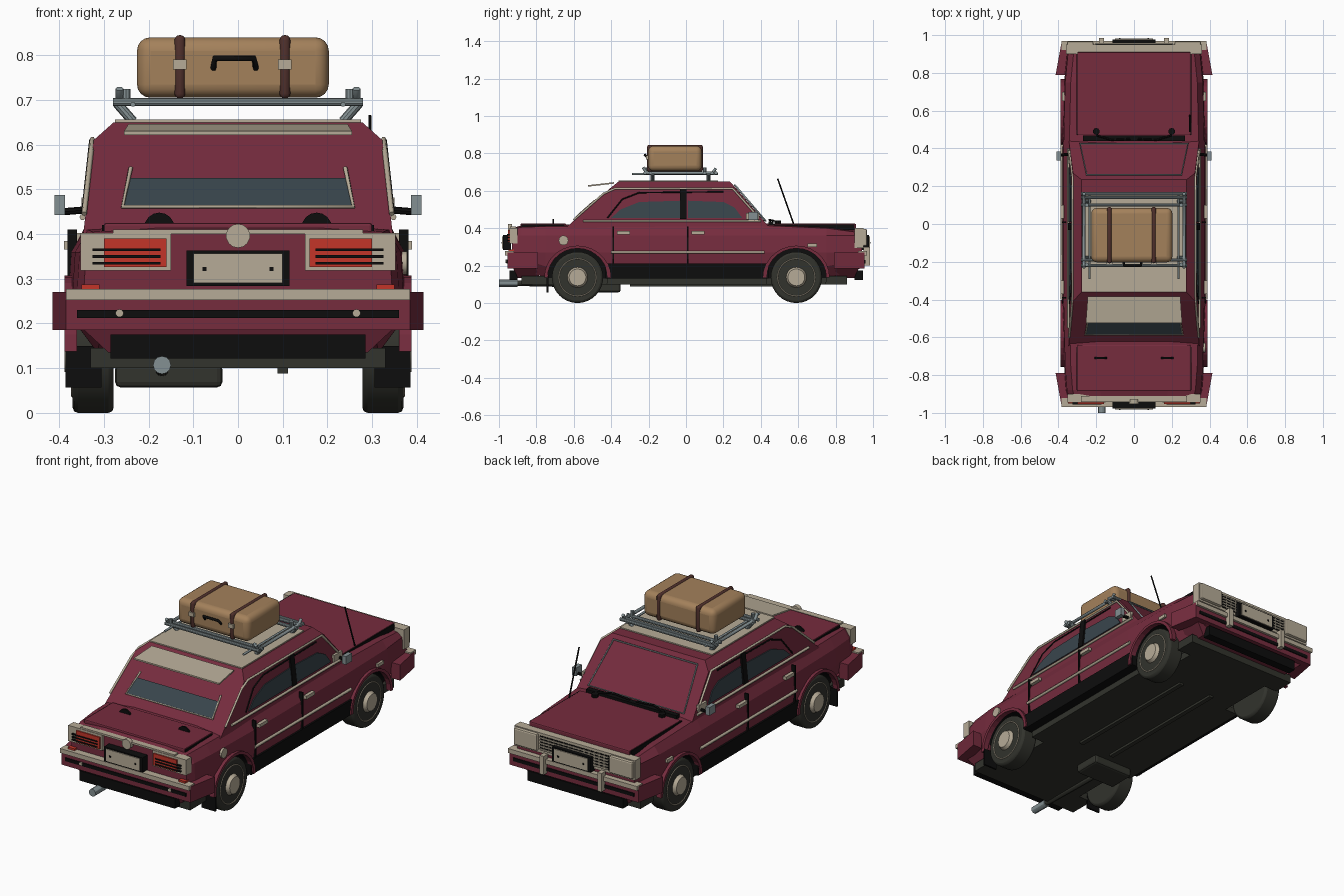
import bpy, bmesh, math
from mathutils import Vector

default_cube = bpy.data.objects.get("Cube")
if default_cube:
    bpy.data.objects.remove(default_cube, do_unlink=True)


def make_material(name, red, green, blue):
    material = bpy.data.materials.new(name)
    material.use_nodes = True
    colour = (red, green, blue, 1)
    material.diffuse_color = colour
    material.node_tree.nodes["Principled BSDF"].inputs["Base Color"].default_value = colour
    return material


maroon = make_material("maroon paint", .18, .025, .048)
cream = make_material("cream trim", .47, .41, .31)
black = make_material("black rubber", .004, .004, .004)
glass = make_material("blue grey glass", .04, .06, .072)
steel = make_material("grey steel", .23, .28, .29)
tan = make_material("tan leather", .37, .22, .105)
brown = make_material("brown strap", .08, .03, .025)
lamp_red = make_material("lamp red", .55, .035, .022)
dark = make_material("dark underbody", .032, .033, .026)


def finish(name, bm, *materials):
    bmesh.ops.recalc_face_normals(bm, faces=bm.faces[:])
    mesh = bpy.data.meshes.new(name)
    bm.to_mesh(mesh)
    bm.free()
    obj = bpy.data.objects.new(name, mesh)
    bpy.context.collection.objects.link(obj)
    for material in materials:
        mesh.materials.append(material)
    return obj


def smooth(obj):
    bpy.ops.object.select_all(action='DESELECT')
    bpy.context.view_layer.objects.active = obj
    obj.select_set(True)
    bpy.ops.object.shade_smooth_by_angle()


def bevel(obj, width, segments=2):
    modifier = obj.modifiers.new("rounded edges", 'BEVEL')
    modifier.width, modifier.segments = width, segments
    return obj


def box(name, material, xs, ys, zs):
    """Box from its low and high limits on each axis."""
    bm = bmesh.new()
    bmesh.ops.create_cube(bm, size=1)
    for vert in bm.verts:
        vert.co = [low + (part + .5) * (high - low)
                   for part, (low, high) in zip(vert.co, (xs, ys, zs))]
    return finish(name, bm, material)


def pair(name, material, xs, ys, zs):
    """The same box on both sides."""
    for side, label in ((1, "left_"), (-1, "right_")):
        box(label + name, material, sorted(x * side for x in xs), ys, zs)


def prism(name, material, points, direction):
    """Flat outline pushed along a direction."""
    bm = bmesh.new()
    face = bm.faces.new([bm.verts.new(p) for p in points])
    top = bmesh.ops.extrude_face_region(bm, geom=[face])["geom"]
    bmesh.ops.translate(bm, vec=direction, verts=[v for v in top if isinstance(v, bmesh.types.BMVert)])
    return finish(name, bm, material)


def cylinder(name, material, start, end, radius, sides=24, end_radius=None):
    start, end = Vector(start), Vector(end)
    bm = bmesh.new()
    bmesh.ops.create_cone(bm, cap_ends=True, segments=sides, radius1=radius, depth=(end - start).length,
                          radius2=radius if end_radius is None else end_radius)
    bm.transform((end - start).to_track_quat('Z', 'Y').to_matrix().to_4x4())
    bmesh.ops.translate(bm, vec=(start + end) / 2, verts=bm.verts)
    obj = finish(name, bm, material)
    smooth(obj)
    return obj


def tube(name, material, points, radius, closed=False):
    curve = bpy.data.curves.new(name, 'CURVE')
    curve.dimensions = '3D'
    curve.bevel_depth, curve.bevel_resolution = radius, 1
    curve.use_fill_caps = True
    spline = curve.splines.new('POLY')
    spline.points.add(len(points) - 1)
    for target, point in zip(spline.points, points):
        target.co = (*point, 1)
    spline.use_cyclic_u = closed
    curve.materials.append(material)
    obj = bpy.data.objects.new(name, curve)
    bpy.context.collection.objects.link(obj)


def loft(name, rings, *materials):
    bm = bmesh.new()
    loops = [[bm.verts.new(p) for p in ring] for ring in rings]
    for first, second in zip(loops, loops[1:]):
        for i in range(len(first)):
            j = (i + 1) % len(first)
            bm.faces.new((first[i], first[j], second[j], second[i]))
    bm.faces.new(loops[0])
    bm.faces.new(loops[-1])
    return finish(name, bm, *materials)


# Lower body: cross-sections along the length
def body_ring(y, width, edge, crown, bottom):
    half = [(width * .85, bottom), (width * .97, bottom + .06), (width, .27),
            (width * .985, .36), (width - .035, edge), (width * .5, crown)]
    return [(x, y, z) for x, z in half] + [(-x, y, z) for x, z in reversed(half)]


body = loft("body", [body_ring(*station) for station in (
    (-.93, .345, .395, .4, .19), (-.88, .36, .405, .415, .18), (-.75, .37, .41, .42, .135),
    (-.4, .378, .41, .422, .13), (.4, .378, .415, .425, .13), (.75, .37, .4, .417, .135),
    (.9, .355, .38, .405, .17), (.94, .35, .365, .39, .19))], maroon, black)
floor = box("floor_pan", dark, (-.33, .33), (-.88, .86), (.1, .145))

# Wheels, arches and wells
for side, label in ((1, "left"), (-1, "right")):
    for y, end in ((-.58, "rear"), (.59, "front")):
        name = f"{label}_{end}_"
        at = lambda x, z=.137: (x * side, y, z)
        cutter = cylinder(name + "well_cutter", maroon, at(.25), at(.5), .16, 28)
        cutter.data.materials.append(black)
        for face in cutter.data.polygons:
            face.material_index = 1
        cutter.hide_render = True
        cutter.hide_set(True)
        for target in (body, floor):
            cut = target.modifiers.new(name + "well", 'BOOLEAN')
            cut.operation, cut.solver, cut.object = 'DIFFERENCE', 'EXACT', cutter
        bevel(cylinder(name + "tyre", dark, at(.278), at(.37), .137, 32), .012)
        cylinder(name + "hubcap", cream, at(.36), at(.388), .06, 20, .045)
        circle = [(math.cos(math.tau * i / 28), math.sin(math.tau * i / 28)) for i in range(28)]
        tube(name + "tyre_line", cream, [(.37 * side, y + c * .1, .137 + s * .1) for c, s in circle], .003, True)
        arc = [(math.cos(math.pi * i / 14), math.sin(math.pi * i / 14)) for i in range(15)]
        outline = [(.36 * side, y + c * .178, .137 + s * .17) for c, s in arc]
        outline += [(.36 * side, y + c * .16, .137 + s * .155) for c, s in reversed(arc)]
        prism(name + "arch_flare", maroon, outline, (.028 * side, 0, 0))

# Cabin: belt, shoulder and roof rings
loft("cabin", [[(-x, back, z), (x, back, z), (x, front, z), (-x, front, z)] for x, back, front, z in (
    (.346, -.645, .45, .4), (.323, -.41, .27, .61), (.278, -.36, .235, .65))], maroon)
box("roof_panel", cream, (-.275, .275), (-.36, .17), (.646, .656))
prism("rear_visor", cream, [(x, y, z) for x, y, z in (
    (-.255, -.525, .622), (.255, -.525, .622), (.245, -.385, .638), (-.245, -.385, .638))], (0, 0, .008))


# Rear window and windscreen lie on the sloping cabin ends
def rear_point(x, z, lift=.006):
    return (x, -.645 + (z - .4) * .235 / .21 - lift, z + lift / 2)


def screen_point(x, z, lift=.006):
    return (x, .45 - (z - .4) * .18 / .21 + lift, z + lift / 2)


prism("rear_window", glass, [rear_point(-.26, .458), rear_point(.26, .458),
                             rear_point(.24, .522), rear_point(-.24, .522)], (0, .006, -.005))
tube("rear_window_trim", cream, [rear_point(x, z) for x, z in (
    (-.24, .545), (-.258, .458), (.258, .458), (.24, .545))], .005)
tube("windscreen_trim", steel, [screen_point(x, z) for x, z in (
    (-.285, .435), (.285, .435), (.25, .628), (-.25, .628))], .005, True)


# Side of the cabin: glass, pillars, rails and body-side trim
def side_point(side, y, z, lift=0):
    return (side * (.346 - (z - .4) * .023 / .21 + lift), y, z)


for side, label in ((1, "left_"), (-1, "right_")):
    on_side = lambda shape, lift=.001: [side_point(side, y, z, lift) for y, z in shape]
    out = (side * .005, 0, 0)
    prism(label + "rear_door_glass", glass, on_side(
        ((-.4, .455), (-.35, .5), (-.25, .54), (-.03, .547), (-.03, .455))), out)
    prism(label + "front_door_glass", glass, on_side(
        ((.01, .455), (.01, .547), (.2, .54), (.26, .51), (.3, .455))), out)
    prism(label + "centre_pillar", black, on_side(((-.032, .45), (.004, .45), (.004, .61), (-.032, .61))),
          (side * .009, 0, 0))
    tube(label + "belt_trim", cream, on_side(((-.55, .438), (.4, .438)), .006), .007)
    tube(label + "drip_rail", cream, on_side(
        ((-.6, .445), (-.44, .585), (-.38, .612), (.25, .612), (.39, .455)), .003), .006)
    tube(label + "window_gasket", black, on_side(((-.42, .455), (-.34, .555), (-.25, .59), (.2, .595)), .001), .004)
    tube(label + "rub_strip", cream, [(side * .38, y, .272) for y in (-.4, .42)], .008)
    for y in (-.39, .01):
        box(label + "door_gap", black, sorted((side * .36, side * .381)), (y - .004, y + .004), (.2, .41))
        box(label + "door_handle", cream, sorted((side * .37, side * .389)), (y + .02, y + .09), (.366, .384))
    cylinder(label + "mirror_arm", black, (side * .33, .37, .455), (side * .39, .365, .45), .008, 8)
    # Rack feet, rails and upturned ends
    tube(label + "rack_rail", steel, [(side * .265, y, z) for y, z in (
        (-.23, .725), (-.21, .695), (.14, .695), (.16, .72))], .009)
    tube(label + "rack_inner_rail", steel, [(side * .235, y, .69) for y in (-.29, .17)], .006)
    for y in (-.18, .12):
        cylinder(label + "rack_foot", steel, (side * .235, y, .652), (side * .27, y, .692), .011, 10)
    for y in (-.215, .1):
        cylinder(label + "rack_post", steel, (side * .25, y, .69), (side * .25, y, .725), .01, 10)

pair("sill", black, (.32, .38), (-.43, .44), (.132, .212))
pair("mirror_head", steel, (.387, .41), (.335, .385), (.443, .487))
pair("quarter_vent", cream, (.335, .35), (.32, .39), (.447, .482))
pair("side_marker", cream, (.36, .381), (.65, .7), (.3, .318))
cylinder("fuel_cap", cream, (.36, -.655, .335), (.378, -.655, .335), .026, 16)
cylinder("antenna", black, (.295, .58, .41), (.295, .49, .665), .004, 6)

# Rack cross bars
for y in (-.22, -.19, .1, .14, .16):
    cylinder("rack_cross_bar", steel, (-.28, y, .695), (.28, y, .695), .009, 10)

# Hood, boot lid and cowl
bevel(box("hood_panel", maroon, (-.3, .3), (.47, .91), (.39, .424)), .006)
bevel(box("boot_lid", maroon, (-.3, .3), (-.885, -.64), (.39, .425)), .006)
pair("hood_gap", black, (.3, .304), (.47, .9), (.39, .421))
pair("boot_gap", black, (.3, .304), (-.88, -.65), (.39, .42))
box("cowl_vent", black, (-.27, .27), (.44, .468), (.41, .437))
for x in (-.2, .2):
    cylinder("wiper_pivot", black, (x, .49, .42), (x, .49, .44), .018, 10)
    tube("wiper", black, [(x, .47, .44), (x * .6, .445, .445), (x * .1, .45, .44)], .005)
    hinge = x * .88
    cylinder("boot_hinge", black, (hinge, -.715, .414), (hinge, -.705, .414), .034, 16)

# Bumpers at both ends share one outline
for end, label in ((-1, "rear_"), (1, "front_")):
    half = [(.385, .955), (.415, .79), (.36, .79), (.335, .9)]
    plan = [(x, y * end, .185) for x, y in half] + [(-x, y * end, .185) for x, y in reversed(half)]
    prism(label + "bumper", maroon, plan, (0, 0, .085))
    across = lambda near, far: sorted((near * end, far * end))
    box(label + "bumper_strip", cream, (-.385, .385), across(.92, .968), (.253, .277))
    box(label + "bumper_groove", black, (-.36, .36), across(.95, .96), (.212, .23))
    box(label + "valance", black, (-.285, .285), across(.9, .945), (.122, .175))
    prism(label + "apron", maroon, [(-.36, end * .93, .2), (.36, end * .93, .2),
                                    (.29, end * .9, .135), (-.29, end * .9, .135)], (0, -end * .12, 0))
    box(label + "plate_frame", black, (-.115, .115), across(.935, .978), (.284, .363))
    box(label + "plate", cream, (-.1, .1), across(.97, .983), (.291, .356))
    for x in (-.075, .075):
        box(label + "plate_bolt", black, (x - .004, x + .004), across(.98, .986), (.317, .326))

# Rear lamps and trim
pair("lamp_frame", cream, (.15, .352), (-.945, -.9), (.318, .402))
pair("lamp_lens", lamp_red, (.16, .3), (-.952, -.94), (.326, .39))
for z in (.335, .35, .365):
    pair("lamp_slat", black, (.173, .325), (-.956, -.94), (z - .003, z + .003))
pair("bumper_reflector", lamp_red, (.31, .35), (-.95, -.92), (.275, .287))
box("tail_strip", cream, (-.28, .28), (-.942, -.91), (.4, .41))
cylinder("round_badge", cream, (0, -.93, .396), (0, -.953, .396), .027, 14)
for x in (-.265, .265):
    cylinder("bumper_stud", cream, (x, -.955, .223), (x, -.964, .223), .009, 10)

# Front grille and headlamps
box("grille_surround", cream, (-.36, .36), (.9, .95), (.295, .402))
box("grille_recess", black, (-.205, .205), (.94, .953), (.31, .388))
for i in range(5):
    z = .318 + i * .0155
    box("grille_bar", cream, (-.205, .205), (.95, .957), (z - .003, z + .003))
for i in range(13):
    x = -.18 + i * .03
    box("grille_rib", cream, (x - .002, x + .002), (.95, .956), (.31, .388))
bevel_width = .008
for x in (-.285, .285):
    bevel(box("headlamp", cream, (x - .07, x + .07), (.94, .967), (.305, .397)), bevel_width)
pair("overrider", cream, (.16, .185), (.95, .985), (.2, .3))

# Underside: mud flaps, muffler, exhaust and ribs
pair("mud_flap", black, (.305, .386), (-.745, -.735), (.057, .15))
bevel(box("muffler", dark, (-.275, -.035), (-.5, -.35), (.057, .11)), .012)
cylinder("exhaust_pipe", dark, (-.17, -.4, .095), (-.17, -.94, .107), .015, 12)
cylinder("exhaust_tip", steel, (-.17, -.9, .107), (-.17, -1, .107), .02, 12)
for x in (-.1, .1):
    box("floor_rib", dark, (x - .012, x + .012), (-.3, .5), (.088, .105))

# Suitcase with straps, buckles and handle
smooth(bevel(box("suitcase", tan, (-.226, .203), (-.203, .085), (.705, .84)), .03, 4))
for x in (-.13, .105):
    smooth(bevel(box("strap", brown, (x - .012, x + .012), (-.208, .09), (.703, .845)), .011, 3))
    box("buckle", cream, (x - .015, x + .015), (-.214, -.2), (.768, .79))
tube("suitcase_handle", black, [(x, y, z) for x, y, z in (
    (-.055, -.2, .77), (-.052, -.22, .793), (.036, -.22, .793), (.04, -.2, .77))], .007)
